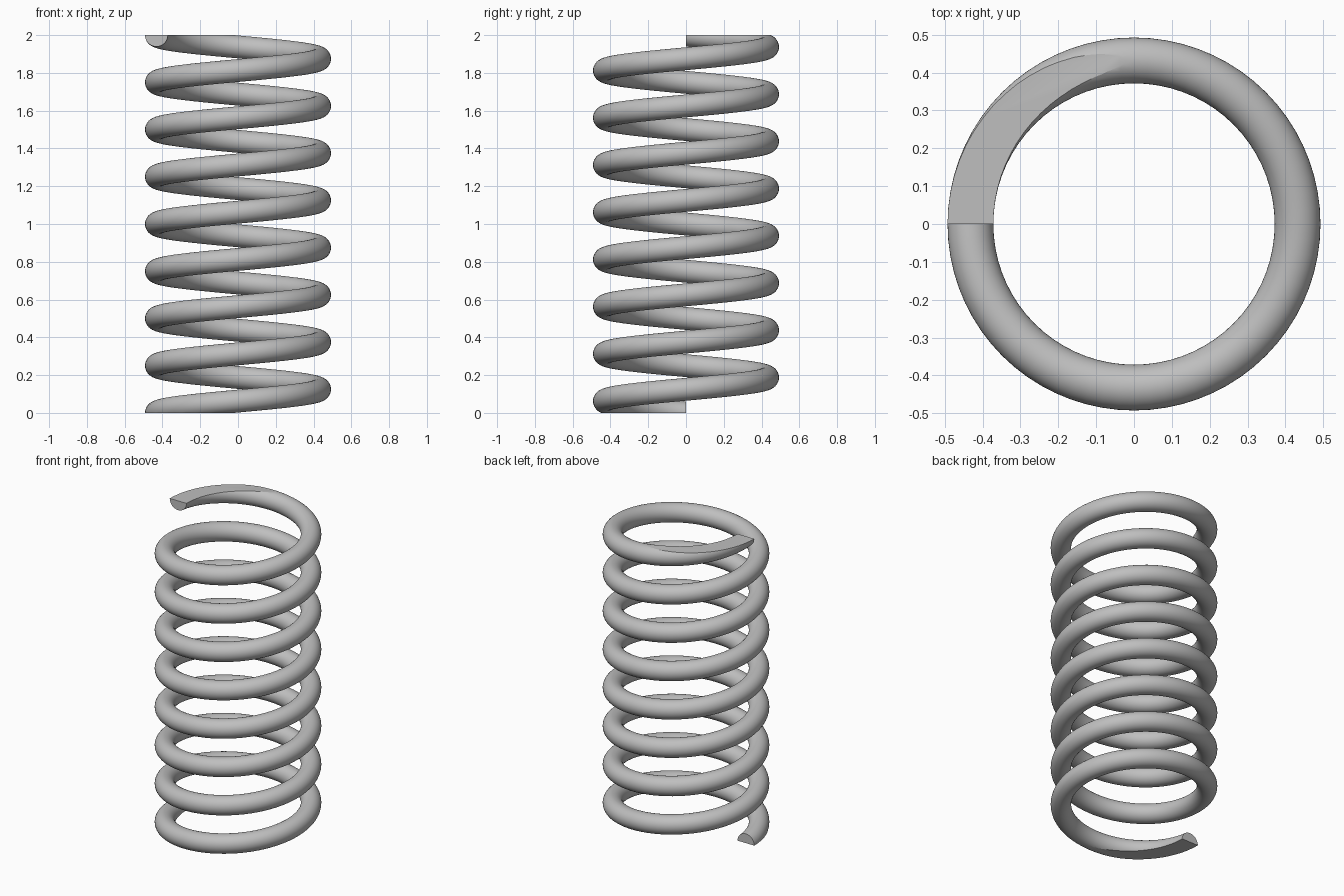
import bpy, bmesh, math
from mathutils import Vector

cube = bpy.data.objects.get("Cube")
if cube:
    bpy.data.objects.remove(cube)

TURNS, HEIGHT = 8, 2.0
COIL_R, WIRE_R = 0.432, 0.0605
STEPS, SIDES = 72, 40

# Steel material
steel = bpy.data.materials.new("grey_steel")
steel.use_nodes = True
grey = (0.52, 0.52, 0.52, 1)
steel.diffuse_color = grey
steel.node_tree.nodes["Principled BSDF"].inputs["Base Color"].default_value = grey


def wire_ring(bm, t):
    """Round wire section at fraction t along the helix."""
    a = math.pi + t * TURNS * math.tau
    ring = []
    for i in range(SIDES):
        b = math.tau * i / SIDES
        r = COIL_R + WIRE_R * math.cos(b)
        z = t * HEIGHT + WIRE_R * math.sin(b)
        ring.append(bm.verts.new((r * math.cos(a), r * math.sin(a), z)))
    return ring


# Coil: sweep the round section along the helix
bm = bmesh.new()
count = STEPS * TURNS
rings = [wire_ring(bm, k / count) for k in range(count + 1)]
for lower, upper in zip(rings, rings[1:]):
    for i in range(SIDES):
        j = (i + 1) % SIDES
        bm.faces.new((lower[i], lower[j], upper[j], upper[i]))
bm.faces.new(rings[0])
bm.faces.new(rings[-1])

# Ground-flat ends: slice the wire at bottom and top and cap the cuts
for z, direction in ((0, -1), (HEIGHT, 1)):
    bmesh.ops.bisect_plane(
        bm, geom=bm.verts[:] + bm.edges[:] + bm.faces[:], dist=1e-5,
        plane_co=Vector((0, 0, z)), plane_no=Vector((0, 0, direction)),
        clear_outer=True)
    rim = [e for e in bm.edges if e.is_boundary]
    bmesh.ops.holes_fill(bm, edges=rim, sides=0)
bmesh.ops.recalc_face_normals(bm, faces=bm.faces[:])

mesh = bpy.data.meshes.new("coil_spring")
bm.to_mesh(mesh)
bm.free()
mesh.materials.append(steel)
spring = bpy.data.objects.new("coil_spring", mesh)
bpy.context.collection.objects.link(spring)

# Smooth wire with crisp end faces
bpy.ops.object.select_all(action="DESELECT")
spring.select_set(True)
bpy.context.view_layer.objects.active = spring
bpy.ops.object.shade_smooth_by_angle(angle=math.radians(15))
